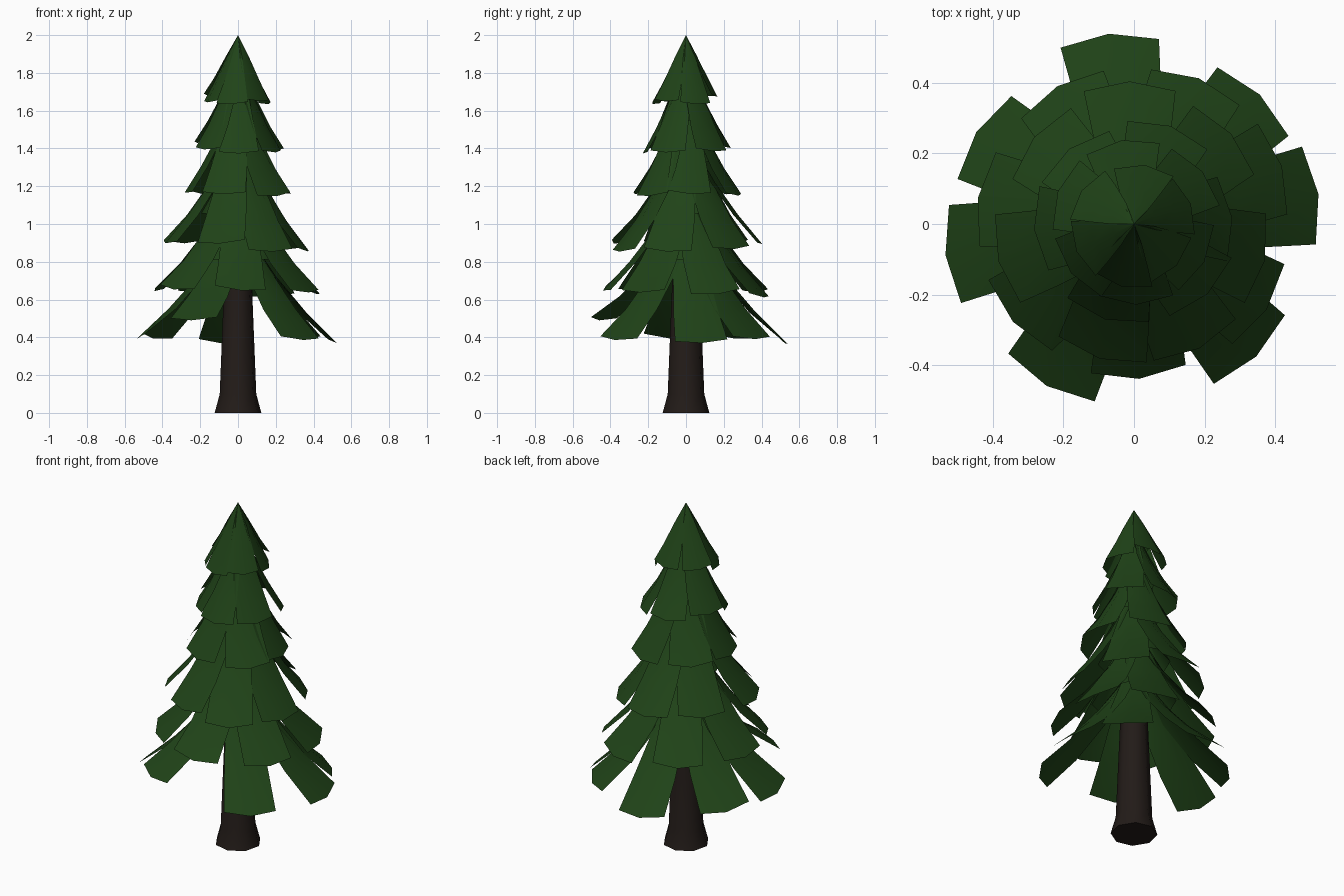
import bpy, math, random
from mathutils import Vector

if "Cube" in bpy.data.objects:
    bpy.data.objects.remove(bpy.data.objects["Cube"])

random.seed(4)


def material(name, color):
    m = bpy.data.materials.new(name)
    m.diffuse_color = (*color, 1)
    m.use_nodes = True
    m.node_tree.nodes["Principled BSDF"].inputs["Base Color"].default_value = m.diffuse_color
    return m


GREEN = material("needles", (0.014, 0.056, 0.009))
BROWN = material("bark", (0.016, 0.011, 0.009))


def make(name, verts, faces, mat, angle):
    me = bpy.data.meshes.new(name)
    me.from_pydata(verts, [], faces)
    me.materials.append(mat)
    ob = bpy.data.objects.new(name, me)
    bpy.context.collection.objects.link(ob)
    bpy.ops.object.select_all(action='DESELECT')
    ob.select_set(True)
    bpy.context.view_layer.objects.active = ob
    bpy.ops.object.shade_smooth_by_angle(angle=math.radians(angle))
    return ob


# Trunk: flared eight-sided taper
N = 8
rings = [(0.125, 0), (0.098, 0.1), (0.075, 0.67), (0.012, 1.85)]
verts = [(r * math.cos(math.tau * (i + .2) / N), r * math.sin(math.tau * (i + .2) / N), z)
         for r, z in rings for i in range(N)]
faces = [(k * N + i, k * N + (i + 1) % N, (k + 1) * N + (i + 1) % N, (k + 1) * N + i)
         for k in range(len(rings) - 1) for i in range(N)]
faces += [tuple(reversed(range(N))), tuple(range(3 * N, 4 * N))]
make("trunk", verts, faces, BROWN, 50)


def bough(verts, faces, ang, top, tip, r0, r1, w0, w1, sag):
    """Drooping flap: rows of left edge, raised ridge, right edge."""
    base = len(verts)
    out = Vector((math.cos(ang), math.sin(ang), 0))
    side = Vector((-out.y, out.x, 0))
    skew = random.uniform(-.03, .03) * r1 / .5
    for t in (0, .35, .7, 1):
        r = r0 + (r1 - r0) * t - sag * math.sin(math.pi * t)
        z = top + (tip - top) * t
        w = w0 + (w1 - w0) * t ** .8
        for s in (-1, 0, 1):
            back = (.13 * w + .25 * w * w / max(r, .08)) * abs(s)
            p = out * (r - back) + side * (s * w + skew * t * t)
            p.z = z + (.1 * w * abs(s) + skew * s * .5 if t == 1 else 0)
            verts.append(p)
    for k in range(3):
        for j in range(2):
            a = base + k * 3 + j
            faces.append((a, a + 3, a + 4, a + 1))


# Boughs: top z, tip z, inner radius, tip radius, half widths, sag, angles in degrees
def ring(n, start):
    return [start + 360 * i / n + random.uniform(-6, 6) for i in range(n)]


tiers = [
    (0.92, 0.39, 0.07, 0.525, 0.06, 0.14, .035, [8, 46, 95, 147, 187, 241, 314]),
    (1.15, 0.63, 0.06, 0.455, 0.06, 0.135, .03, [275, 327, 18, 68, 120, 170, 222]),
    (1.40, 0.87, 0.05, 0.39, 0.05, 0.13, .025, ring(7, 300)),
    (1.62, 1.17, 0.04, 0.29, 0.04, 0.12, .015, ring(6, 250)),
    (1.82, 1.40, 0.025, 0.235, 0.025, 0.105, .012, ring(6, 275)),
    (2.00, 1.65, 0.0, 0.175, 0.0, 0.085, 0, ring(6, 260)),
]
for i, (top, tip, r0, r1, w0, w1, sag, angles) in enumerate(tiers):
    verts, faces = [], []
    for a in angles:
        j = random.uniform(-.03, .03)
        if i == 0 and a == 241:
            j = .1
        if i == 0 and a == 8:
            j = -.02
        bough(verts, faces, math.radians(a), top, tip + j, r0,
              r1 * random.uniform(.96, 1.04), w0, w1, sag)
    # Inner skirt closing the gaps between boughs
    if i:
        b = len(verts)
        n = 8
        for r, z in ((r0 * .6, top - .05), (r1 * .5, tip + (top - tip) * .35)):
            verts += [Vector((r * math.cos(math.tau * k / n), r * math.sin(math.tau * k / n), z))
                      for k in range(n)]
        faces += [(b + k, b + n + k, b + n + (k + 1) % n, b + (k + 1) % n) for k in range(n)]
    make(f"bough_tier_{i + 1}", verts, faces, GREEN, 60)
